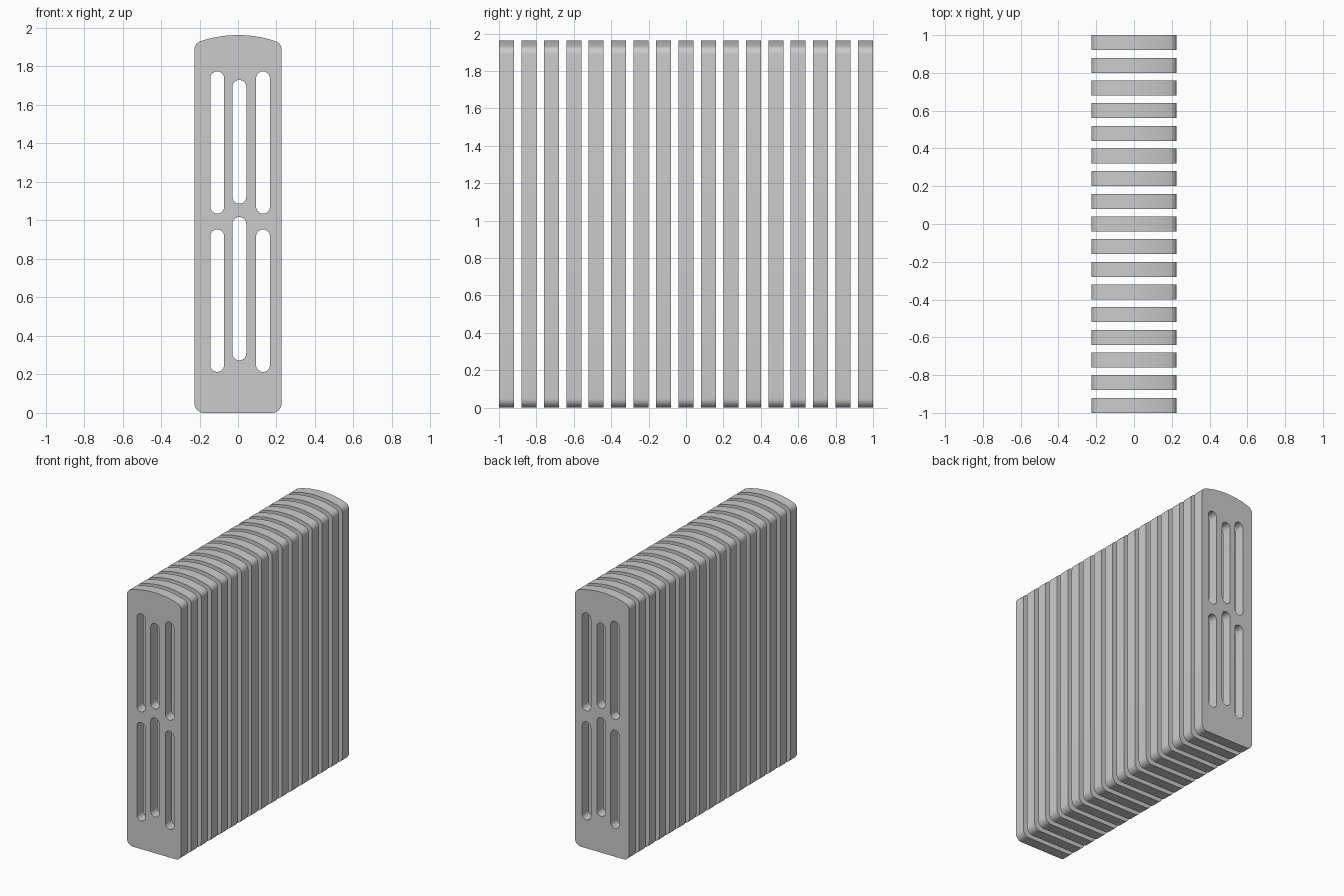
import bpy, bmesh
from math import radians, degrees, sin, cos, asin, sqrt
from mathutils import Matrix

if "Cube" in bpy.data.objects:
    bpy.data.objects.remove(bpy.data.objects["Cube"])

FINS, THICK = 17, 0.08
PITCH = (2 - THICK) / (FINS - 1)
HALF_W, HEIGHT = 0.226, 1.963


def arc(cx, cz, r, a0, a1, n=10):
    """Points on an arc, angles in degrees."""
    return [(cx + r * cos(radians(a0 + (a1 - a0) * i / n)),
             cz + r * sin(radians(a0 + (a1 - a0) * i / n))) for i in range(n + 1)]


def slot(cx, z0, z1, r=0.036):
    """Vertical round-ended slot."""
    return arc(cx, z1 - r, r, 0, 180, 14) + arc(cx, z0 + r, r, 180, 360, 14)


def outline():
    """Plate with rounded corners and a crowned top."""
    rb, rt, crown = 0.05, 0.045, 0.62
    cx = HALF_W - rt
    base = HEIGHT - crown
    cz = base + sqrt((crown - rt) ** 2 - cx ** 2)
    a = 90 - degrees(asin(cx / (crown - rt)))
    xb = HALF_W - rb
    return (arc(xb, rb, rb, -90, 0) + arc(cx, cz, rt, 0, a)
            + arc(0, base, crown, a, 180 - a, 24)[1:-1]
            + arc(-cx, cz, rt, 180 - a, 180) + arc(-xb, rb, rb, 180, 270))


# Profile: plate outline with six slots
loops = [outline()]
for x, low, high in ((-0.108, (0.213, 0.953), (1.035, 1.774)),
                     (0.007, (0.273, 1.018), (1.087, 1.73)),
                     (0.130, (0.213, 0.953), (1.035, 1.774))):
    loops += [slot(x, *low), slot(x, *high)]

curve = bpy.data.curves.new("fin_profile", 'CURVE')
curve.dimensions = '2D'
curve.fill_mode = 'BOTH'
curve.extrude = THICK / 2
for pts in loops:
    s = curve.splines.new('POLY')
    s.points.add(len(pts) - 1)
    for p, (x, z) in zip(s.points, pts):
        p.co = (x, z, 0, 1)
    s.use_cyclic_u = True

# First fin, turned upright
fin = bpy.data.objects.new("fin_01", curve)
bpy.context.collection.objects.link(fin)
bpy.context.view_layer.objects.active = fin
fin.select_set(True)
bpy.ops.object.convert(target='MESH')
fin = bpy.context.object
fin.data.transform(Matrix.Rotation(radians(90), 4, 'X'))
bm = bmesh.new()
bm.from_mesh(fin.data)
bmesh.ops.remove_doubles(bm, verts=bm.verts, dist=0.0001)
bmesh.ops.recalc_face_normals(bm, faces=bm.faces)
bm.to_mesh(fin.data)
bm.free()
bpy.ops.object.shade_smooth_by_angle(angle=radians(30))
fin.location.y = -1 + THICK / 2

# Remaining fins in an evenly spaced row
for i in range(1, FINS):
    copy = fin.copy()
    copy.name = f"fin_{i + 1:02d}"
    copy.location.y = -1 + THICK / 2 + i * PITCH
    bpy.context.collection.objects.link(copy)
